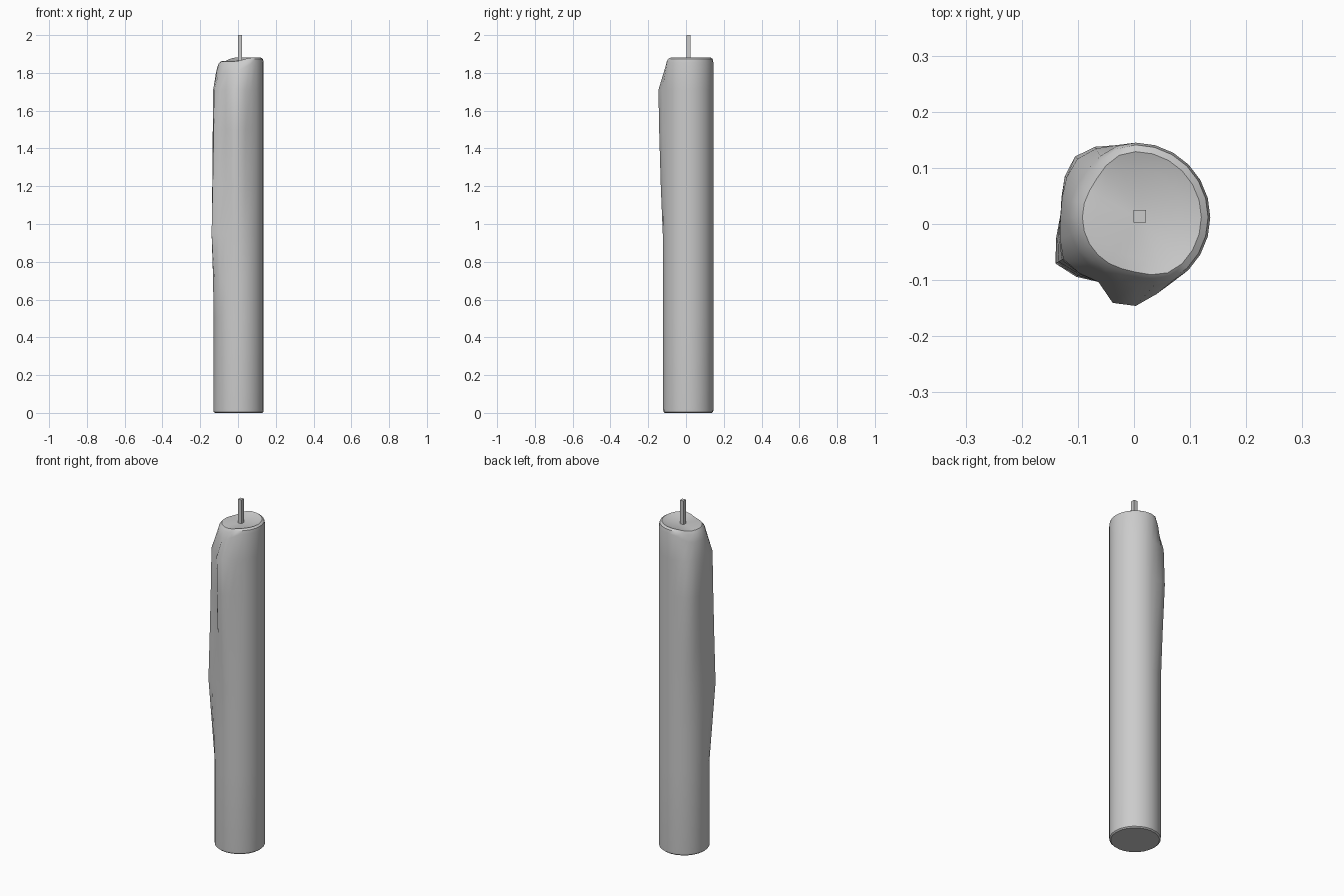
import bpy, bmesh, math

if "Cube" in bpy.data.objects:
    bpy.data.objects.remove(bpy.data.objects["Cube"])

SEG = 24
CX, CY, R = 0.003, 0.012, 0.133

# wax runs: bulge by angle (degrees), and strength by height
RUNS = [
    ({120: .012, 135: .020, 150: .013, 165: .004},
     [(.95, 0), (1.2, .4), (1.5, 1), (1.71, .7)]),
    ({180: .002, 195: .014, 210: .032, 225: .017},
     [(.5, 0), (.95, 1), (1.2, .8), (1.5, .6), (1.71, .5)]),
    ({255: .025, 270: .025, 285: .009},
     [(.9, 0), (1.2, .5), (1.5, .85), (1.71, 1)]),
]


def lerp_table(table, z):
    if z <= table[0][0]:
        return table[0][1]
    for (z0, v0), (z1, v1) in zip(table, table[1:]):
        if z <= z1:
            return v0 + (v1 - v0) * (z - z0) / (z1 - z0)
    return table[-1][1]


def bulge(deg, z):
    return sum(b.get(deg, 0) * lerp_table(h, z) for b, h in RUNS)


def sag(deg):
    # melted side of the rim, fading at both ends
    return max(0, min(1, (deg - 100) / 40, (305 - deg) / 40))


def finish(name, bm):
    bmesh.ops.recalc_face_normals(bm, faces=bm.faces)
    me = bpy.data.meshes.new(name)
    bm.to_mesh(me)
    bm.free()
    ob = bpy.data.objects.new(name, me)
    bpy.context.collection.objects.link(ob)
    return ob


# candle body: stacked rings, slumped shoulder, dished top
bm = bmesh.new()
degs = [round(i * 360 / SEG) for i in range(SEG)]
rings = [[(R - .008, 0) for d in degs], [(R - .001, .006) for d in degs],
         [(R, .02) for d in degs]]
for z in (.5, .7, .95, 1.2, 1.5, 1.71):
    rings.append([(R + bulge(d, z), z) for d in degs])
for r0, z0, r1, z1 in ((.133, 1.855, .119, 1.805), (.129, 1.874, .108, 1.845),
                       (.117, 1.882, .095, 1.861), (.085, 1.870, .07, 1.864)):
    rings.append([(r0 + (r1 - r0) * sag(d), z0 + (z1 - z0) * sag(d)) for d in degs])
verts = [[bm.verts.new((CX + r * math.cos(math.radians(d)),
                        CY + r * math.sin(math.radians(d)), z))
          for d, (r, z) in zip(degs, ring)] for ring in rings]
for a, b in zip(verts, verts[1:]):
    for i in range(SEG):
        j = (i + 1) % SEG
        bm.faces.new((a[i], a[j], b[j], b[i]))
bm.faces.new(verts[0][::-1])
centre = bm.verts.new((.01, .014, 1.862))
for i in range(SEG):
    bm.faces.new((verts[-1][i], verts[-1][(i + 1) % SEG], centre))
body = finish("candle_body", bm)

# square wick
bm = bmesh.new()
bmesh.ops.create_cube(bm, size=1)
for v in bm.verts:
    v.co.x = .01 + v.co.x * .022
    v.co.y = .014 + v.co.y * .022
    v.co.z = 1.93 + v.co.z * .14
wick = finish("wick", bm)

for ob in (body, wick):
    bpy.ops.object.select_all(action='DESELECT')
    ob.select_set(True)
    bpy.context.view_layer.objects.active = ob
    bpy.ops.object.shade_smooth_by_angle(angle=math.radians(40))
